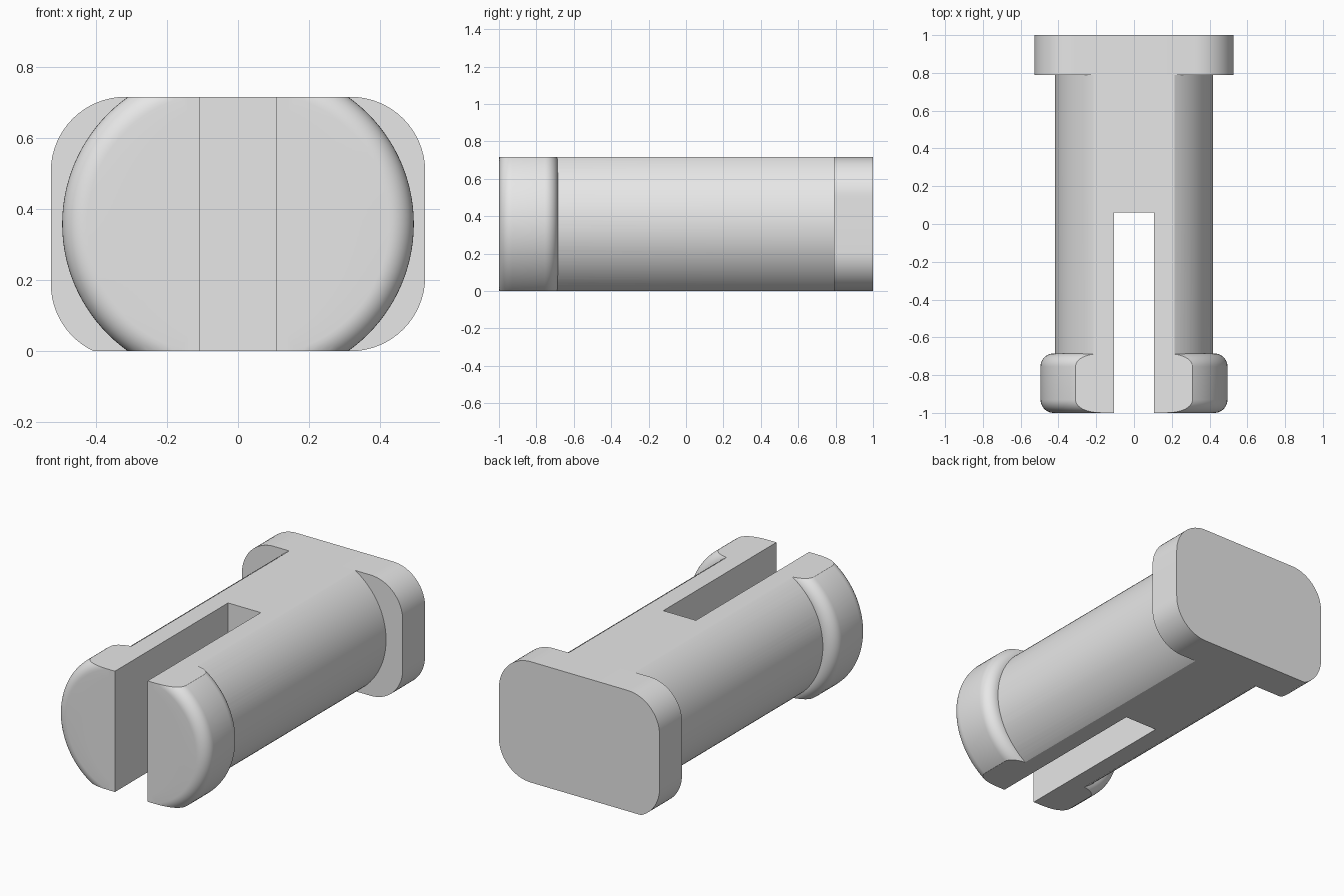
import bpy, bmesh
from math import sin, cos, pi, radians
from mathutils import Vector

if "Cube" in bpy.data.objects:
    bpy.data.objects.remove(bpy.data.objects["Cube"], do_unlink=True)

HEIGHT = 0.716
MID = HEIGHT / 2
HEAD_Y = 0.79

grey = bpy.data.materials.new("plain grey")
grey.use_nodes = True
grey.diffuse_color = (0.8, 0.8, 0.8, 1)
grey.node_tree.nodes["Principled BSDF"].inputs["Base Color"].default_value = (0.8, 0.8, 0.8, 1)


def finish(bm, name):
    bmesh.ops.recalc_face_normals(bm, faces=bm.faces)
    mesh = bpy.data.meshes.new(name)
    bm.to_mesh(mesh)
    bm.free()
    mesh.materials.append(grey)
    obj = bpy.data.objects.new(name, mesh)
    bpy.context.collection.objects.link(obj)
    return obj


def lathe(name, profile, x=0):
    """Spin (radius, y) points around a lengthwise axis at the given x."""
    bm = bmesh.new()
    verts = [bm.verts.new((x + r, y, MID)) for r, y in profile]
    edges = [bm.edges.new(pair) for pair in zip(verts, verts[1:])]
    bmesh.ops.spin(bm, geom=verts + edges, cent=(x, 0, MID), axis=(0, 1, 0),
                   angle=2 * pi, steps=112)
    bmesh.ops.remove_doubles(bm, verts=bm.verts, dist=1e-5)
    return finish(bm, name)


def box(name, low, high):
    bm = bmesh.new()
    bmesh.ops.create_cube(bm, size=1)
    low, high = Vector(low), Vector(high)
    for v in bm.verts:
        v.co = (low + high) / 2 + v.co * (high - low)
    return finish(bm, name)


def combine(target, tool, operation):
    mod = target.modifiers.new("combine", "BOOLEAN")
    mod.operation, mod.object, mod.solver = operation, tool, "EXACT"
    bpy.context.view_layer.objects.active = target
    bpy.ops.object.modifier_apply(modifier=mod.name)
    bpy.data.objects.remove(tool, do_unlink=True)


def smooth(obj):
    bpy.ops.object.select_all(action="DESELECT")
    obj.select_set(True)
    bpy.context.view_layer.objects.active = obj
    bpy.ops.object.shade_smooth_by_angle(angle=radians(20))


def arc(cx, cy, radius, start, end, steps):
    angles = [radians(start + (end - start) * i / steps) for i in range(steps + 1)]
    return [(cx + radius * cos(a), cy + radius * sin(a)) for a in angles]


# Round shaft running back to the head
pin = lathe("split_pin", [(0, -0.85), (0.418, -0.85), (0.418, HEAD_Y), (0, HEAD_Y)])

# Snap collar: two rounded rims, each pushed a little outward
FRONT, BACK, RIM, FILLET = -1, -0.685, 0.4385, 0.07
inner = RIM - FILLET
rim_profile = ([(0, FRONT)] + arc(inner, FRONT + FILLET, FILLET, -90, 0, 10)
               + arc(inner, BACK - FILLET, FILLET, 0, 90, 10) + [(0, BACK)])
for side in (-1, 1):
    combine(pin, lathe("collar_rim", rim_profile, side * 0.0565), "UNION")

# Flat top and bottom, then the slot between the prongs
combine(pin, box("flat_limits", (-2, -2, 0), (2, 2, HEIGHT)), "INTERSECT")
combine(pin, box("slot", (-0.107, -1.5, -0.5), (0.107, 0.06, 1.5)), "DIFFERENCE")
smooth(pin)

# Rounded head plate; one lower corner is clipped by the flat underside
R, HALF = 0.21, 0.527
cx = HALF - R
outline = (arc(cx, R, R, -90, 0, 16) + arc(cx, HEIGHT - R, R, 0, 90, 16)
           + arc(-cx, HEIGHT - R, R, 90, 180, 16)
           + arc(-cx, 0.19, R, 180, 244.8, 12))
bm = bmesh.new()
face = bm.faces.new([bm.verts.new((x, HEAD_Y, max(z, 0))) for x, z in outline])
extruded = bmesh.ops.extrude_face_region(bm, geom=[face], use_keep_orig=True)
for v in extruded["geom"]:
    if isinstance(v, bmesh.types.BMVert):
        v.co.y = 1
smooth(finish(bm, "head_plate"))
